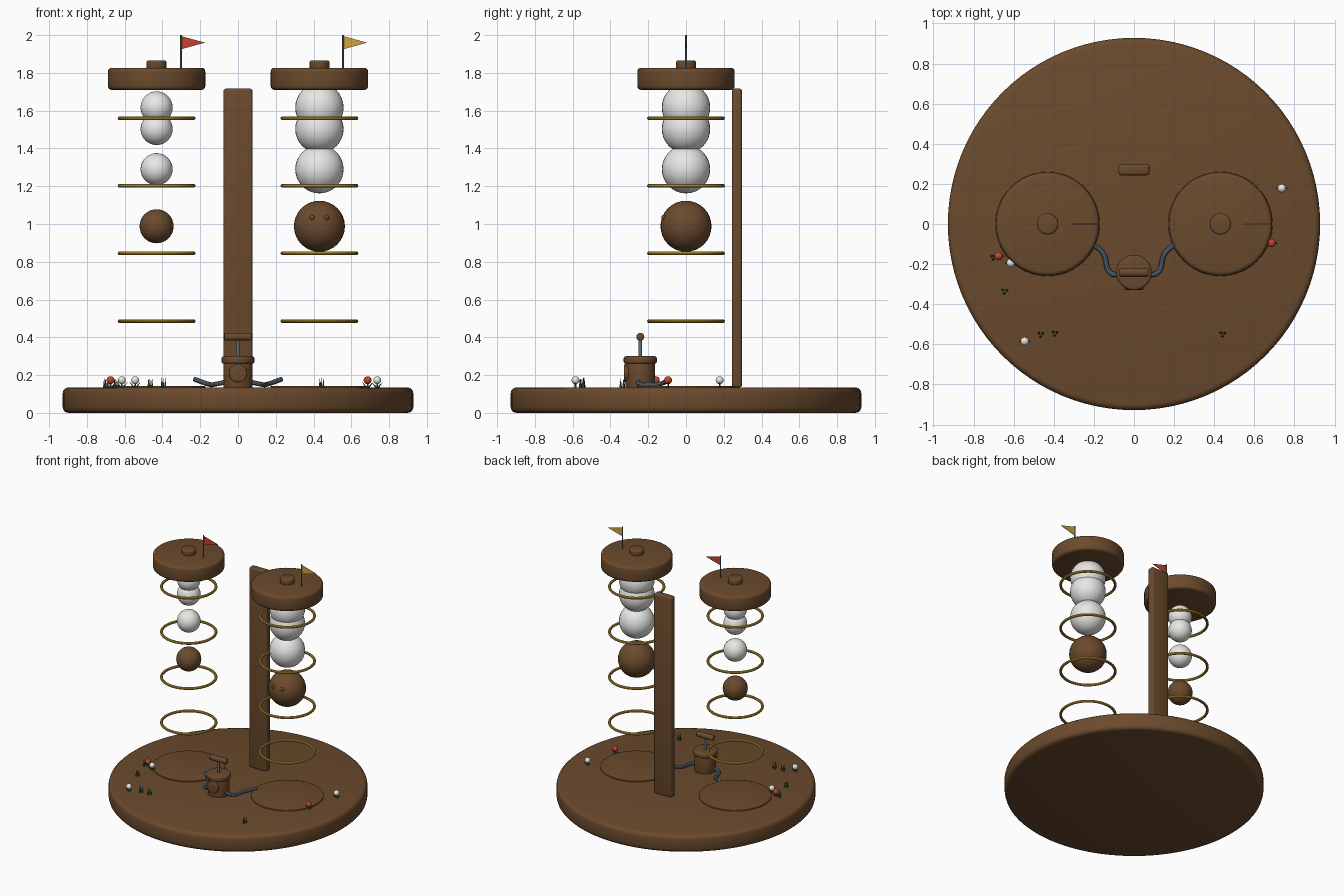
import bpy, bmesh, math
from mathutils import Vector

if "Cube" in bpy.data.objects:
    bpy.data.objects.remove(bpy.data.objects["Cube"])


def material(name, rgb):
    m = bpy.data.materials.new(name)
    m.diffuse_color = (*rgb, 1)
    m.use_nodes = True
    m.node_tree.nodes["Principled BSDF"].inputs["Base Color"].default_value = m.diffuse_color
    return m


BROWN = material("brown", (0.147, 0.069, 0.026))
WHITE = material("white", (0.82, 0.82, 0.80))
GOLD = material("gold", (0.62, 0.37, 0.045))
STEEL = material("blue_grey_steel", (0.12, 0.17, 0.23))
RED = material("red", (0.56, 0.055, 0.025))
GREEN = material("green", (0.04, 0.16, 0.075))


def finish(name, mat, bevel=0.0, segments=3):
    ob = bpy.context.object
    ob.name = name
    ob.data.materials.append(mat)
    if bevel:
        mod = ob.modifiers.new("rounded_edges", "BEVEL")
        mod.width, mod.segments, mod.limit_method = bevel, segments, "ANGLE"
        bpy.ops.object.modifier_apply(modifier=mod.name)
    bpy.ops.object.shade_smooth_by_angle(angle=math.radians(35))
    return ob


def disc(name, mat, x, y, z0, z1, r, bevel=0.0, sides=48):
    bpy.ops.mesh.primitive_cylinder_add(vertices=sides, radius=r, depth=z1 - z0,
                                        location=(x, y, (z0 + z1) / 2))
    return finish(name, mat, bevel)


def lying(name, mat, loc, r, depth, rot, bevel=0.0):
    bpy.ops.mesh.primitive_cylinder_add(vertices=24, radius=r, depth=depth,
                                        location=loc, rotation=rot)
    return finish(name, mat, bevel)


def ball(name, mat, loc, r, seg=32):
    bpy.ops.mesh.primitive_uv_sphere_add(segments=seg, ring_count=seg // 2,
                                         radius=r, location=loc)
    return finish(name, mat)


def cone(name, mat, loc, r, h, rot=(0, 0, 0)):
    bpy.ops.mesh.primitive_cone_add(vertices=6, radius1=r, radius2=0, depth=h,
                                    location=loc, rotation=rot)
    return finish(name, mat)


# Round base
TOP = 0.135
disc("base", BROWN, 0, 0, 0, TOP, 0.928, 0.03, 96)

# Two towers: floor pad, stacked balls, hoops, cap and pennant
for side, x, puff_r, basket_r, flag_mat, pole_x in (
        ("left", -0.431, 0.085, 0.09, RED, -0.302),
        ("right", 0.431, 0.128, 0.135, GOLD, 0.556)):
    disc(side + "_floor_pad", BROWN, x, 0, TOP - 0.01, TOP + 0.008, 0.26, 0.003)
    for z in (1.617, 1.503, 1.29):
        ball(side + "_white_ball", WHITE, (x, 0, z), puff_r)
    ball(side + "_brown_ball", BROWN, (x, 0, 0.988), basket_r)
    for z in (0.486, 0.845, 1.202, 1.56):
        bpy.ops.mesh.primitive_torus_add(major_segments=48, minor_segments=10,
                                         major_radius=0.196, minor_radius=0.01,
                                         location=(x, 0, z))
        finish(side + "_hoop", GOLD)
    disc(side + "_cap", BROWN, x, 0, 1.71, 1.827, 0.258, 0.02)
    disc(side + "_cap_knob", BROWN, x, 0, 1.82, 1.866, 0.053, 0.01, 32)
    disc(side + "_flag_pole", STEEL, pole_x, 0, 1.82, 2.0, 0.005, sides=10)
    # Triangular pennant with a little thickness
    bm = bmesh.new()
    corners = ((0, 1.995), (0.128, 1.96), (0, 1.925))
    face = bm.faces.new([bm.verts.new((pole_x + u, -0.002, z)) for u, z in corners])
    ext = bmesh.ops.extrude_face_region(bm, geom=[face])["geom"]
    bmesh.ops.translate(bm, vec=(0, 0.004, 0),
                        verts=[v for v in ext if isinstance(v, bmesh.types.BMVert)])
    bmesh.ops.recalc_face_normals(bm, faces=bm.faces)
    mesh = bpy.data.meshes.new("pennant")
    bm.to_mesh(mesh)
    bm.free()
    mesh.materials.append(flag_mat)
    bpy.context.collection.objects.link(bpy.data.objects.new(side + "_pennant", mesh))

# Small eyes on the larger brown ball
for s in (-1, 1):
    ball("eye", BROWN, (0.431 + s * 0.038, -0.117, 1.034), 0.014, 16)

# Upright board at the back
bpy.ops.mesh.primitive_cube_add(size=1, location=(0, 0.27, (TOP + 1.717) / 2))
bpy.context.object.scale = (0.155, 0.055, 1.717 - TOP)
bpy.ops.object.transform_apply(location=False, rotation=False, scale=True)
finish("back_board", BROWN, 0.014)

# Hand pump
PY = -0.242
disc("pump_body", BROWN, 0, PY, TOP - 0.005, 0.27, 0.078, 0.006)
disc("pump_lid", BROWN, 0, PY, 0.26, 0.3, 0.088, 0.012)
disc("pump_rod", STEEL, 0, PY, 0.29, 0.4, 0.009, sides=12)
lying("pump_handle", BROWN, (0, PY, 0.403), 0.021, 0.146, (0, math.pi / 2, 0), 0.008)
lying("pump_gauge", BROWN, (0, -0.313, 0.21), 0.048, 0.03, (math.pi / 2, 0, 0), 0.006)

# Hoses, one on each side
for s in (-1, 1):
    crv = bpy.data.curves.new("hose", "CURVE")
    crv.dimensions = "3D"
    crv.bevel_depth, crv.bevel_resolution, crv.resolution_u = 0.013, 3, 8
    crv.use_fill_caps = True
    path = ((0.06, -0.25, 0.165), (0.115, -0.245, 0.153),
            (0.155, -0.145, 0.152), (0.23, -0.085, 0.178))
    sp = crv.splines.new("BEZIER")
    sp.bezier_points.add(len(path) - 1)
    for bp, (px, py, pz) in zip(sp.bezier_points, path):
        bp.co = (s * px, py, pz)
        bp.handle_left_type = bp.handle_right_type = "AUTO"
    ob = bpy.data.objects.new("hose", crv)
    bpy.context.collection.objects.link(ob)
    crv.materials.append(STEEL)
    bpy.ops.object.select_all(action="DESELECT")
    ob.select_set(True)
    bpy.context.view_layer.objects.active = ob
    bpy.ops.object.convert(target="MESH")
    bpy.ops.object.shade_smooth_by_angle(angle=math.radians(35))


def tuft(x, y, h=0.055):
    for i in range(3):
        a = i * 2.094 + 0.4
        cone("grass_blade", GREEN,
             (x + 0.011 * math.cos(a), y + 0.011 * math.sin(a), TOP + h / 2 - 0.003),
             0.007, h)


# Flowers with stems and leaves
for x, y, mat in ((-0.675, -0.16, RED), (-0.615, -0.195, WHITE), (-0.545, -0.585, WHITE),
                  (0.686, -0.095, RED), (0.737, 0.178, WHITE)):
    disc("flower_stem", GREEN, x, y, TOP - 0.005, 0.17, 0.004, sides=8)
    ball("flower_head", mat, (x, y, 0.173), 0.021, 16)
    for s in (-1, 1):
        cone("flower_leaf", GREEN, (x + s * 0.018, y, 0.15), 0.006, 0.04, (0, s * 0.7, 0))

# Loose grass
for x, y in ((-0.645, -0.335), (-0.465, -0.55), (-0.395, -0.545), (0.442, -0.548),
             (-0.7, -0.165)):
    tuft(x, y)
